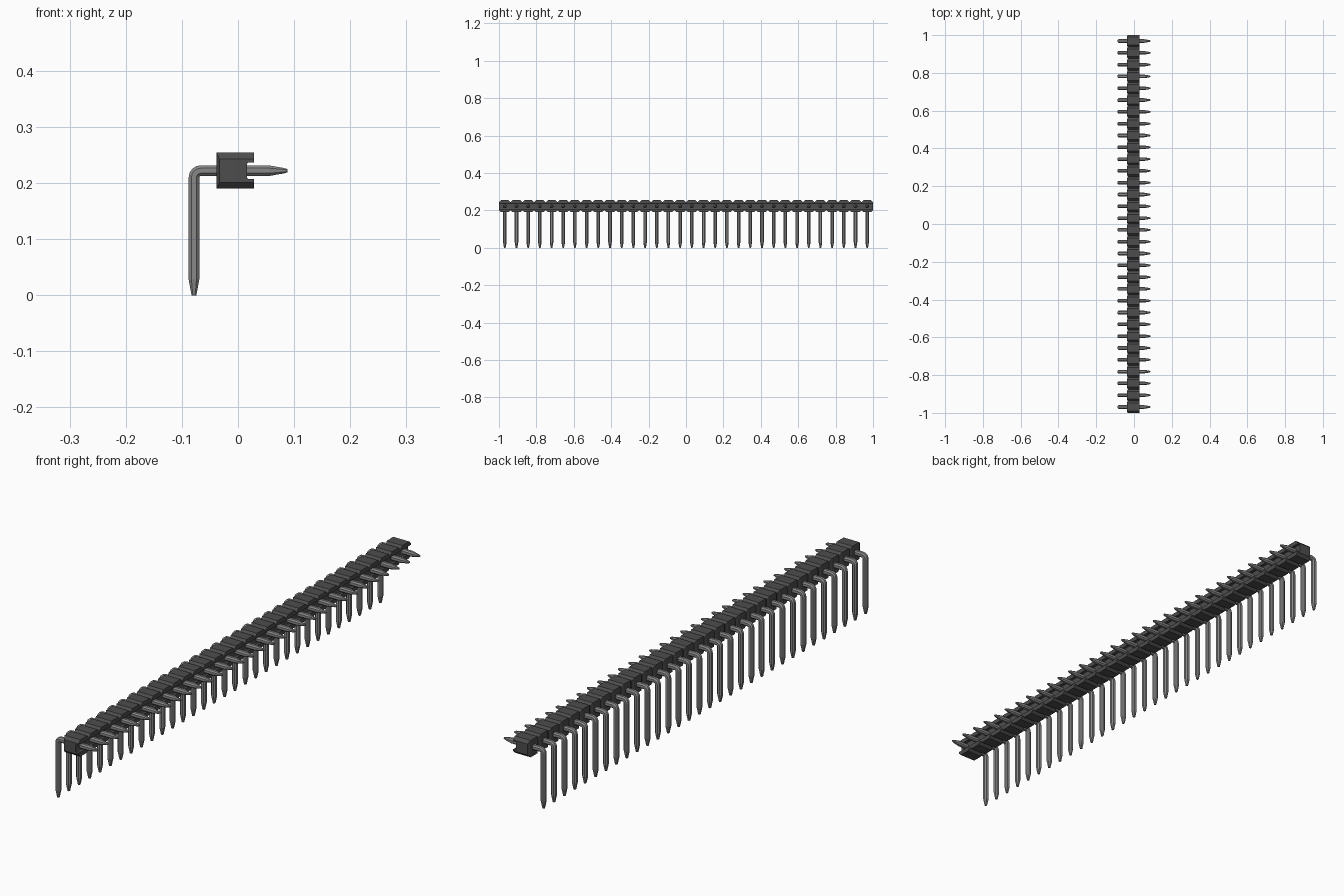
import bpy, bmesh, math
from mathutils import Vector

cube = bpy.data.objects.get("Cube")
if cube:
    bpy.data.objects.remove(cube, do_unlink=True)

PINS = 32
PITCH = 2.0 / PINS


def material(name, value):
    m = bpy.data.materials.new(name)
    m.use_nodes = True
    col = (value, value, value, 1)
    m.diffuse_color = col
    m.node_tree.nodes["Principled BSDF"].inputs["Base Color"].default_value = col
    return m


def loft(name, rings, mat):
    """Skin a list of equal-length point rings and cap both ends."""
    bm = bmesh.new()
    vr = [[bm.verts.new(p) for p in r] for r in rings]
    n = len(rings[0])
    for a, b in zip(vr, vr[1:]):
        for i in range(n):
            j = (i + 1) % n
            bm.faces.new((a[i], a[j], b[j], b[i]))
    bm.faces.new(vr[0][::-1])
    bm.faces.new(vr[-1])
    bmesh.ops.recalc_face_normals(bm, faces=bm.faces)
    me = bpy.data.meshes.new(name)
    bm.to_mesh(me)
    bm.free()
    me.materials.append(mat)
    return me


def add(name, me, y=0.0):
    ob = bpy.data.objects.new(name, me)
    ob.location.y = y
    bpy.context.collection.objects.link(ob)
    return ob


plastic = material("black plastic", 0.075)
metal = material("grey metal", 0.25)


# Housing: slotted C section, pinched in at every joint between segments
def section(y, cut, back):
    top, bot, x0 = 0.254 - cut, 0.190 + cut, -0.038 + back
    pts = [(x0, bot), (0.0285, bot), (0.0285, 0.207), (0.018, 0.207), (0.016, 0.210),
           (0.016, 0.234), (0.018, 0.237), (0.0285, 0.237), (0.0285, top), (x0, top)]
    return [(x, y, z) for x, z in pts]


rings = [section(-1, 0.011, 0.005)]
for i in range(PINS):
    y = -1 + i * PITCH
    rings += [section(y + 0.011, 0, 0),
              section(y + PITCH - 0.011, 0, 0),
              section(y + PITCH, 0.011, 0.005)]
add("housing", loft("housing", rings, plastic))

# Right-angle pin: chamfered square section swept round a bend, tapered tips
H, C = 0.0095, 0.0045
OCT = [(H, C), (C, H), (-C, H), (-H, C), (-H, -C), (-C, -H), (C, -H), (H, -C)]
PX, PZ, R = -0.0785, 0.222, 0.012


def ring(x, z, angle, s=1.0):
    # angle 0: running up, 90 degrees: running towards +x
    side = Vector((math.cos(angle), 0, -math.sin(angle)))
    return [Vector((x, 0, z)) + side * a * s + Vector((0, b * s, 0)) for a, b in OCT]


path = [ring(PX, 0, 0, 0.45), ring(PX, 0.028, 0)]
for k in range(5):
    t = math.pi / 2 * k / 4
    path.append(ring(PX + R - R * math.cos(t), PZ - R + R * math.sin(t), t))
path += [ring(0.055, PZ, math.pi / 2), ring(0.082, PZ, math.pi / 2, 0.5),
         ring(0.088, PZ, math.pi / 2, 0.3)]
pin_mesh = loft("pin", path, metal)
for i in range(PINS):
    add(f"pin_{i + 1:02d}", pin_mesh, -1 + (i + 0.5) * PITCH)
